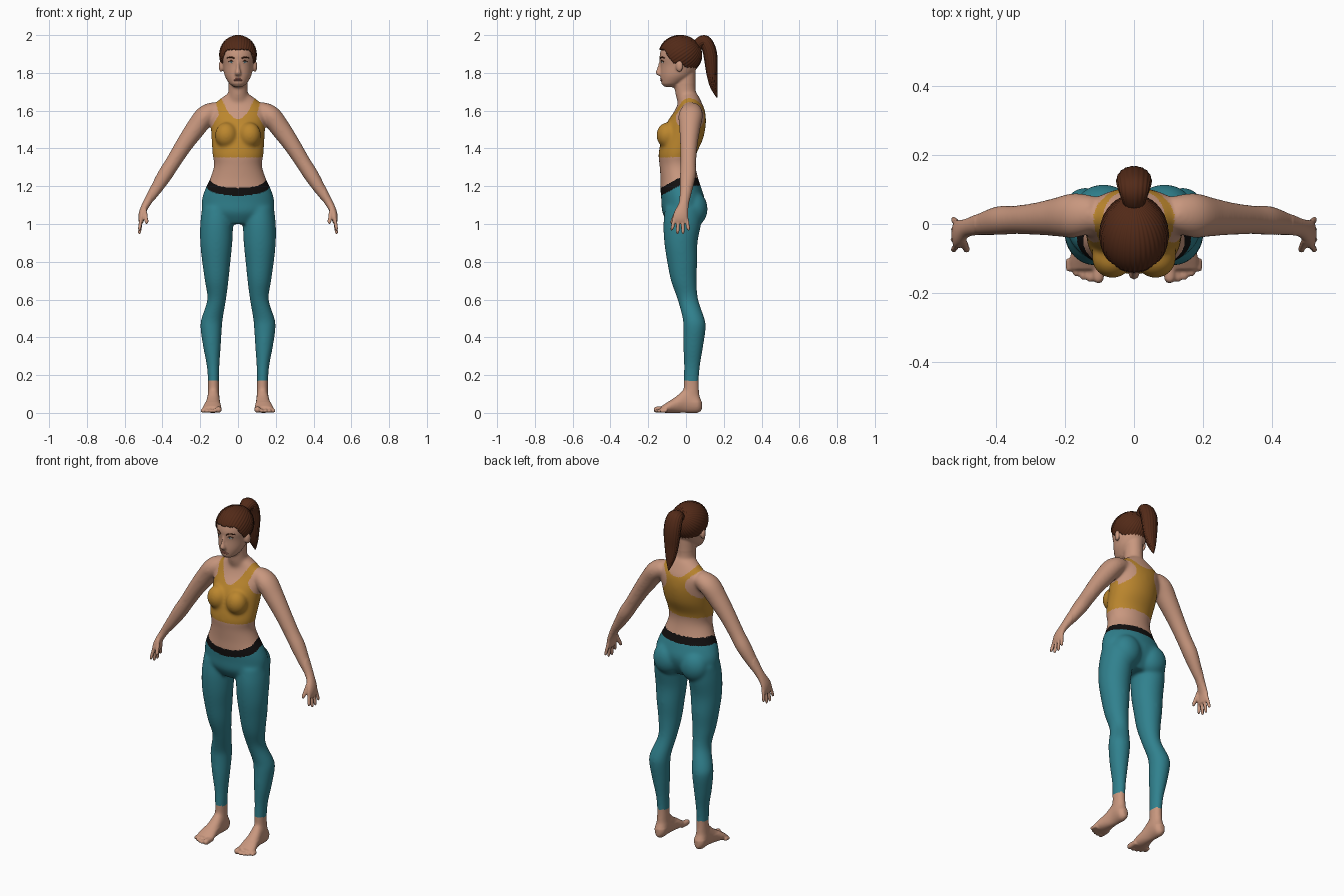
import bpy, bmesh
from math import sin, cos, tau, sqrt
from mathutils import Vector, Matrix

cube = bpy.data.objects.get("Cube")
if cube:
    bpy.data.objects.remove(cube, do_unlink=True)

X, Y, Z = Vector((1, 0, 0)), Vector((0, 1, 0)), Vector((0, 0, 1))
SIDES = (1, -1)


def material(name, *rgb):
    m = bpy.data.materials.new(name)
    m.use_nodes = True
    m.diffuse_color = (*rgb, 1)
    m.node_tree.nodes["Principled BSDF"].inputs["Base Color"].default_value = (*rgb, 1)
    return m


skin = material("skin", .58, .31, .21)
teal = material("teal leggings", .03, .22, .27)
mustard = material("mustard top", .50, .24, .027)
black = material("black waistband", .006, .005, .005)
brown = material("brown hair", .085, .023, .009)
white = material("eye white", .6, .57, .53)
iris_blue = material("iris grey blue", .07, .15, .18)
rose = material("lip rose", .40, .15, .11)


def finish(name, bm, *mats):
    bmesh.ops.recalc_face_normals(bm, faces=bm.faces)
    mesh = bpy.data.meshes.new(name)
    bm.to_mesh(mesh)
    bm.free()
    for m in mats:
        mesh.materials.append(m)
    mesh.polygons.foreach_set("use_smooth", [True] * len(mesh.polygons))
    obj = bpy.data.objects.new(name, mesh)
    bpy.context.collection.objects.link(obj)
    return obj


def spline(st, k=5):
    """Smooth interpolation through the stations."""
    out = []
    for i in range(len(st) - 1):
        a, b, c, d = st[max(i - 1, 0)], st[i], st[i + 1], st[min(i + 2, len(st) - 1)]
        for j in range(k):
            t = j / k
            out.append([q + t * ((r - p) + t * ((2*p - 5*q + 4*r - s) + t * (3*q - p - 3*r + s))) / 2
                        for p, q, r, s in zip(a, b, c, d)])
    return out + [list(st[-1])]


def loft(bm, stations, side=1, across=Y, along=None, ridge=0, n=32):
    """Skin elliptical rings; a station is x, y, z, half width, half depth."""
    pts = spline(stations)
    mid = [Vector((p[0] * side, p[1], p[2])) for p in pts]
    rings = []
    for i, p in enumerate(pts):
        t = along or mid[min(i + 1, len(mid) - 1)] - mid[max(i - 1, 0)]
        up = t.cross(across).normalized()
        ring = []
        for j in range(n):
            a = tau * j / n
            w = 1 + ridge * cos(a * n / 4)
            ring.append(bm.verts.new(mid[i] + across * (cos(a) * p[3] * w) + up * (sin(a) * p[4] * w)))
        rings.append(ring)
    for lo, hi in zip(rings, rings[1:]):
        for j in range(n):
            k = (j + 1) % n
            bm.faces.new((lo[j], lo[k], hi[k], hi[j]))
    bm.faces.new(rings[0])
    bm.faces.new(rings[-1])


def ellipsoid(bm, centre, radii, turn=0, side=1):
    c = Vector((centre[0] * side, centre[1], centre[2]))
    m = Matrix.Translation(c) @ Matrix.Rotation(turn * side, 4, 'Z') @ Matrix.Diagonal((*radii, 1))
    bmesh.ops.create_uvsphere(bm, u_segments=24, v_segments=16, radius=1, matrix=m)


def digit(bm, p, q, r, side, **kw):
    """Finger or toe with a rounded tip."""
    p, q = Vector(p), Vector(q)
    loft(bm, [(*p.lerp(q, t), r * w, r * w) for t, w in ((0, 1), (.5, 1), (.85, .95), (1, .5))],
         side, n=16, **kw)


# Torso, neck and head
body = bmesh.new()
loft(body, [(0, -.02, 1, .1, .07), (0, -.02, 1.06, .18, .105), (0, -.015, 1.12, .192, .115),
            (0, -.025, 1.18, .176, .11), (0, -.035, 1.24, .148, .1), (0, -.045, 1.31, .127, .095),
            (0, -.045, 1.37, .135, .1), (0, -.02, 1.45, .14, .11), (0, 0, 1.53, .145, .105),
            (0, .02, 1.6, .15, .08), (0, .02, 1.65, .11, .06), (0, .01, 1.69, .055, .05)],
     across=X, along=Z, n=48)
loft(body, [(0, .02, 1.62, .07, .055), (0, 0, 1.68, .053, .055),
            (0, -.005, 1.74, .05, .055), (0, 0, 1.82, .05, .05)], across=X, along=Z)
loft(body, [(0, -.09, 1.725, .025, .03), (0, -.075, 1.745, .047, .055), (0, -.052, 1.785, .07, .083),
            (0, -.036, 1.84, .081, .099), (0, -.0325, 1.89, .09, .107), (0, -.028, 1.94, .083, .097),
            (0, -.027, 1.975, .055, .065), (0, -.025, 1.99, .015, .02)], across=X, along=Z, n=48)
# Nose
loft(body, [(0, -.126, 1.875, .008, .012), (0, -.137, 1.83, .009, .014),
            (0, -.143, 1.8, .016, .018), (0, -.135, 1.785, .014, .012)], across=X, along=Z, n=16)

for s in SIDES:
    # Chest, seat and ears
    ellipsoid(body, (.062, -.1, 1.47), (.06, .057, .068), side=s)
    ellipsoid(body, (.088, .043, 1.08), (.085, .072, .092), side=s)
    ellipsoid(body, (.09, -.035, 1.835), (.012, .019, .031), -.3, s)
    # Arm and palm
    loft(body, [(.11, .03, 1.605, .05, .045), (.17, .025, 1.575, .065, .055), (.225, .02, 1.505, .056, .053),
                (.285, .015, 1.42, .047, .046), (.345, .012, 1.325, .042, .041), (.39, .01, 1.255, .043, .04),
                (.44, 0, 1.175, .034, .031), (.48, -.01, 1.115, .027, .022), (.505, -.025, 1.065, .037, .018),
                (.512, -.03, 1.03, .042, .016), (.512, -.03, 1.008, .036, .012)], s)
    for i in range(4):
        tip = .965 if i in (0, 3) else .945
        digit(body, (.512, -.062 + i * .022, 1.03), (.523, -.076 + i * .03, tip), .0095, s)
    digit(body, (.495, -.045, 1.08), (.482, -.078, 1.0), .011, s)
    # Leg
    loft(body, [(.11, -.01, 1.09, .08, .1), (.113, -.02, 1, .087, .1), (.115, -.027, .9, .085, .088),
                (.115, -.02, .8, .075, .08), (.113, -.012, .7, .063, .068), (.113, .01, .6, .05, .055),
                (.137, .04, .5, .057, .058), (.142, .045, .45, .057, .06), (.138, .038, .35, .047, .053),
                (.132, .032, .25, .034, .043), (.13, .028, .17, .03, .041), (.13, .03, .08, .031, .042)],
         s, across=X, along=Z)
    # Foot and toes
    loft(body, [(.13, .084, .04, .014, .025), (.13, .06, .05, .033, .05), (.13, 0, .065, .034, .065),
                (.133, -.05, .045, .04, .045), (.137, -.1, .028, .049, .028), (.139, -.132, .018, .046, .016)],
         s, across=X, along=Y)
    for i in range(5):
        r = .017 if i == 0 else .0105
        x = .103 + i * .02 + (.004 if i else 0)
        digit(body, (x, -.1, r + .002), (x, -.17 + i * i * .002, r), r, s, across=X, along=Y)

# Fuse the parts into one skin
woman = finish("body", body)
fuse = woman.modifiers.new("fuse", 'REMESH')
fuse.mode = 'VOXEL'
fuse.voxel_size = .005
graph = bpy.context.evaluated_depsgraph_get()
graph.update()
fused = bpy.data.meshes.new_from_object(woman.evaluated_get(graph))
woman.modifiers.clear()
woman.data = fused
fused.materials.clear()
for m in (skin, teal, mustard, black):
    fused.materials.append(m)


def clothing(c):
    """Material index of the body face at c."""
    x, y, z = abs(c.x), c.y, c.z
    waist = 1.19 + .055 * min(max((y + .135) / .1, 0), 1)
    if x < .26 and .17 < z < waist:
        return 3 if z > waist - .042 else 1
    if 1.355 < z < 1.68:
        if y > .025:
            arm, neck = .06 + 10 * (z - 1.57) ** 2, 1.605
        else:
            arm, neck = .1 + max(1.58 - z, 0) * .6 + max(z - 1.58, 0) * .25, 1.555
        arm = min(arm, .165)
        if x < arm and (z < neck or x > .085 * sqrt((z - neck) / (1.66 - neck))):
            return 2
    return 0


bm = bmesh.new()
bm.from_mesh(fused)
broad = [v for v in bm.verts if v.co.z > .06 and abs(v.co.x) < .46 and v.co.z < 1.74]
for group, passes in ((bm.verts[:], 3), (broad, 24)):
    for _ in range(passes):
        bmesh.ops.smooth_vert(bm, verts=group, factor=.5, use_axis_x=True, use_axis_y=True, use_axis_z=True)
for f in bm.faces:
    f.smooth = True
    f.material_index = clothing(f.calc_center_median())
bm.to_mesh(fused)
bm.free()

# Swept-back hair with strands running to the ponytail
hair = bmesh.new()
bmesh.ops.create_uvsphere(hair, u_segments=160, v_segments=48, radius=1)
turn = Z.rotation_difference(Vector((0, .8, .6)))
for v in hair.verts:
    flat = Vector((v.co.x, v.co.y, 0))
    wave = 1 + .014 * cos(40 * flat.angle(X, 0)) * flat.length
    d = turn @ (v.co * wave)
    v.co = Vector((d.x * .099, d.y * .115 - .03, d.z * .105 + .895 + 1))


def hairline(y):
    front = 1.925 - .075 * min(max((y + .12) / .055, 0), 1)
    return front - .03 * min(max((y + .02) / .03, 0), 1)


bare = [f for f in hair.faces if f.calc_center_median().z < hairline(f.calc_center_median().y)]
bmesh.ops.delete(hair, geom=bare, context='FACES')
shell = finish("hair", hair, brown).modifiers.new("thickness", 'SOLIDIFY')
shell.thickness = .01
shell.offset = -1

tail = bmesh.new()
loft(tail, [(0, .05, 1.925, .025, .025), (0, .07, 1.955, .034, .03), (0, .1, 1.965, .045, .034),
            (0, .122, 1.925, .05, .036), (0, .132, 1.87, .048, .035), (0, .137, 1.8, .04, .029),
            (0, .147, 1.73, .026, .02), (0, .164, 1.67, .003, .003)], across=X, ridge=.03, n=72)
finish("ponytail", tail, brown)

# Face details
eyes, irises, brows, lips = (bmesh.new() for _ in range(4))
for s in SIDES:
    ellipsoid(eyes, (.035, -.1215, 1.857), (.014, .008, .007), .45, s)
    ellipsoid(irises, (.035, -.1265, 1.857), (.006, .004, .006), .45, s)
    loft(brows, [(.018, -.135, 1.876, .004, .004), (.037, -.129, 1.884, .004, .004),
                 (.06, -.111, 1.878, .003, .002)], s, across=Z, n=12)
    loft(brows, [(.021, -.131, 1.857, .002, .002), (.035, -.129, 1.865, .003, .003),
                 (.052, -.116, 1.859, .002, .002)], s, across=Z, n=12)
for dz in (.004, -.004):
    ellipsoid(lips, (0, -.128, 1.765 + dz), (.022 - dz, .009, .005))
finish("eyes", eyes, white)
finish("irises", irises, iris_blue)
finish("brows_and_lashes", brows, brown)
finish("lips", lips, rose)
